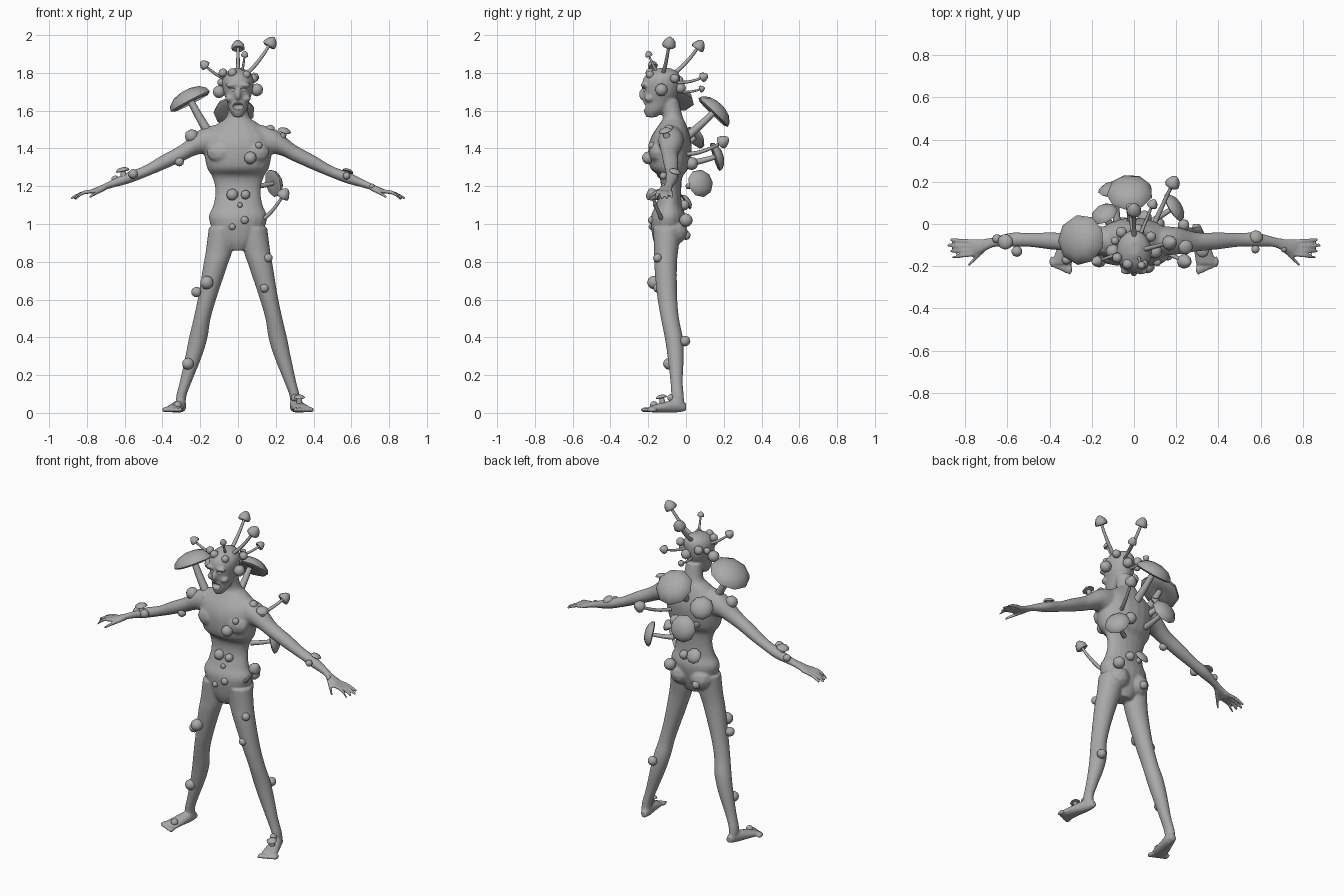
import bpy
import bmesh
import math
from mathutils import Vector, Matrix

if "Cube" in bpy.data.objects:
    bpy.data.objects.remove(bpy.data.objects["Cube"], do_unlink=True)

clay = bpy.data.materials.new("clay grey")
clay.use_nodes = True
clay_colour = (.4, .4, .4, 1)
clay.diffuse_color = clay_colour
clay.node_tree.nodes["Principled BSDF"].inputs["Base Color"].default_value = clay_colour


def finish(bm, name, sharp_angle=50):
    """Turn a bmesh into a named, smooth shaded object."""
    bmesh.ops.recalc_face_normals(bm, faces=bm.faces[:])
    mesh = bpy.data.meshes.new(name)
    bm.to_mesh(mesh)
    bm.free()
    mesh.materials.append(clay)
    obj = bpy.data.objects.new(name, mesh)
    bpy.context.collection.objects.link(obj)
    bpy.ops.object.select_all(action="DESELECT")
    obj.select_set(True)
    bpy.context.view_layer.objects.active = obj
    bpy.ops.object.shade_smooth_by_angle(angle=math.radians(sharp_angle))
    return obj


def bridge(bm, rings):
    """Skin a list of vertex rings and close both ends."""
    for low, high in zip(rings, rings[1:]):
        count = len(low)
        for i in range(count):
            j = (i + 1) % count
            bm.faces.new((low[i], low[j], high[j], high[i]))
    bm.faces.new(rings[0][::-1])
    bm.faces.new(rings[-1])


def smooth_path(sections, steps=4):
    """Catmull-Rom interpolation of section tuples."""
    keys = [Vector(s) for s in sections]
    padded = [keys[0]] + keys + [keys[-1]]
    result = []
    for a, b, c, d in zip(padded, padded[1:], padded[2:], padded[3:]):
        for k in range(steps):
            t = k / steps
            result.append(b + (c - a) * t / 2 + (a * 2 - b * 5 + c * 4 - d) * t * t / 2
                          + (b * 3 - a - c * 3 + d) * t ** 3 / 2)
    return result + [keys[-1]]


def loft(bm, sections, normal="Z", side=1, segments=20):
    """Loft ellipses given as x, y, z, first radius, second radius."""
    u, v = {"X": ("Y", "Z"), "Y": ("X", "Z"), "Z": ("X", "Y")}[normal]
    unit = {"X": Vector((1, 0, 0)), "Y": Vector((0, 1, 0)), "Z": Vector((0, 0, 1))}
    rings = []
    for x, y, z, ru, rv in smooth_path(sections):
        ring = []
        for i in range(segments):
            angle = math.tau * i / segments
            p = Vector((x, y, z)) + unit[u] * ru * math.cos(angle) + unit[v] * rv * math.sin(angle)
            ring.append(bm.verts.new((p.x * side, p.y, p.z)))
        rings.append(ring)
    bridge(bm, rings)


def ball(bm, centre, radius, scale=(1, 1, 1), detail=2):
    matrix = Matrix.Translation(centre) @ Matrix.Diagonal((*scale, 1))
    bmesh.ops.create_icosphere(bm, subdivisions=detail, radius=radius, matrix=matrix)


def turned(bm, frames, segments):
    """Skin circles given as centre, axis, radius."""
    rings = []
    for centre, axis, radius in frames:
        turn = axis.to_track_quat("Z", "Y")
        rings.append([bm.verts.new(centre + turn @ Vector(
            (radius * math.cos(math.tau * i / segments), radius * math.sin(math.tau * i / segments), 0)))
            for i in range(segments)])
    bridge(bm, rings)


FLAT_CAP = ((.2, .05), (.85, -.08), (1, 0), (.93, .2), (.65, .42), (.3, .52), (.04, .54))
BELL_CAP = ((.2, .1), (.8, -.15), (1, 0), (.92, .5), (.62, 1), (.3, 1.3), (.04, 1.4))


def mushroom(name, base, tip, radius, profile=BELL_CAP, stem=.009, sag=.12):
    """A bent stem from base to tip, carrying a lathed cap."""
    base, tip = Vector(base), Vector(tip)
    bend = (base + tip) / 2 - Vector((0, 0, sag * (tip - base).length))
    bm = bmesh.new()
    frames = []
    for k in range(7):
        t = k / 6
        point = base * (1 - t) ** 2 + bend * 2 * t * (1 - t) + tip * t * t
        tangent = (bend - base) * (1 - t) + (tip - bend) * t
        frames.append((point, tangent, stem * (1.3 - .4 * t)))
    turned(bm, frames, 8)
    axis = (tip - bend).normalized()
    turned(bm, [(tip + axis * h * radius, axis, r * radius) for r, h in profile], 9)
    return finish(bm, name, 60)


# Body: overlapping lofts fused into one skin
body = bmesh.new()
torso = [(.86, -.1, .05, .05), (.92, -.1, .11, .075), (1.03, -.095, .155, .092),
         (1.1, -.09, .13, .07), (1.18, -.08, .12, .055), (1.25, -.08, .137, .062),
         (1.3, -.088, .165, .103), (1.4, -.085, .182, .115), (1.47, -.08, .18, .1),
         (1.53, -.07, .11, .07), (1.57, -.07, .06, .052), (1.66, -.09, .05, .05)]
loft(body, [(0, y, z, rx, ry) for z, y, rx, ry in torso])
head = [(1.565, -.185, .02, .025), (1.6, -.165, .045, .06), (1.65, -.145, .06, .08),
        (1.7, -.135, .077, .095), (1.76, -.13, .083, .1), (1.8, -.12, .065, .08),
        (1.825, -.115, .025, .035)]
loft(body, [(0, y, z, rx, ry) for z, y, rx, ry in head])
ball(body, (0, -.23, 1.685), .02, (.8, 1, 1.6))

for side in (1, -1):
    # Brow, cheek, chest and buttock masses
    ball(body, (side * .033, -.222, 1.735), .03, (1.1, .6, .5))
    ball(body, (side * .045, -.195, 1.665), .03, (.8, .9, .7))
    ball(body, (side * .08, -.15, 1.38), .08, (1.1, .6, .8))
    ball(body, (side * .07, -.06, .96), .07)
    # Arm
    loft(body, [(.1, -.08, 1.44, .07, .09), (.2, -.08, 1.435, .065, .065),
                (.3, -.085, 1.375, .045, .046), (.4, -.08, 1.325, .04, .04),
                (.5, -.075, 1.275, .033, .031), (.58, -.075, 1.245, .034, .031),
                (.66, -.085, 1.215, .024, .022), (.71, -.1, 1.195, .03, .017),
                (.77, -.112, 1.172, .042, .014)], "X", side)
    # Fingers and thumb
    for i in range(4):
        spread = i - 1.5
        reach = .885 - .012 * abs(spread + .5)
        loft(body, [(.75, -.112 - .02 * spread, 1.175, .011, .011),
                    (.82, -.115 - .024 * spread, 1.165, .01, .011),
                    (reach, -.115 - .028 * spread, 1.14 - .004 * i, .007, .008)], "X", side, 10)
    loft(body, [(.7, -.11, 1.19, .015, .013), (.75, -.16, 1.165, .013, .012),
                (.79, -.2, 1.14, .008, .009)], "X", side, 10)
    # Leg
    loft(body, [(.085, -.1, .98, .07, .075), (.1, -.105, .86, .07, .064),
                (.12, -.108, .78, .064, .06), (.16, -.1, .62, .05, .053),
                (.19, -.085, .5, .045, .048), (.21, -.065, .4, .049, .048),
                (.235, -.055, .3, .044, .043), (.275, -.05, .17, .032, .033),
                (.3, -.045, .09, .027, .033), (.302, -.04, .03, .026, .033)], "Z", side)
    # Foot and toes
    loft(body, [(.295, .0, .03, .018, .02), (.305, -.05, .036, .032, .034),
                (.325, -.12, .029, .042, .027), (.343, -.19, .02, .05, .017)], "Y", side)
    for i in range(5):
        ball(body, (side * (.305 + .021 * i), -.215 + .009 * i, .016), .014, (.9, 2, 1))

body = finish(body, "body")
fuse = body.modifiers.new("fuse", "REMESH")
fuse.mode = "VOXEL"
fuse.voxel_size = .007
fuse.use_smooth_shade = True
relax = body.modifiers.new("relax", "SMOOTH")
relax.factor = .5
relax.iterations = 4

# Eye slits and open mouth cut from the head
cutter = bmesh.new()
ball(cutter, (0, -.235, 1.623), .034, (1, 1.1, .6), 3)
for side in (1, -1):
    ball(cutter, (side * .034, -.235, 1.712), .022, (1.1, .9, .45), 3)
cutter = finish(cutter, "face_cutter")
cutter.hide_render = True
carve = body.modifiers.new("carve", "BOOLEAN")
carve.operation = "DIFFERENCE"
carve.object = cutter
bpy.context.view_layer.objects.active = body
for modifier in ("fuse", "relax", "carve"):
    bpy.ops.object.modifier_apply(modifier=modifier)
bpy.data.objects.remove(cutter, do_unlink=True)

# Upper teeth
teeth = bmesh.new()
for i in range(6):
    x = (i - 2.5) * .009
    ball(teeth, (x, -.217 + abs(x) * .4, 1.638), .006, (.8, .7, 1.5), 1)
finish(teeth, "teeth")

# Large flat capped mushrooms on the shoulders and back
mushroom("shoulder_mushroom", (-.14, -.09, 1.46), (-.25, -.075, 1.65), .12, FLAT_CAP, .02, .05)
mushroom("neck_mushroom", (-.01, .0, 1.46), (-.02, .145, 1.59), .11, FLAT_CAP, .018, .05)
mushroom("side_mushroom", (.08, .01, 1.2), (.185, .075, 1.215), .075, FLAT_CAP, .012, .05)
mushroom("back_mushroom", (-.08, .0, 1.32), (-.09, .155, 1.355), .08, FLAT_CAP, .014, .05)
mushroom("blade_mushroom", (-.11, -.01, 1.42), (-.14, .045, 1.455), .068, FLAT_CAP, .015, .05)

# Slim mushrooms on the body and crown
mushroom("hip_mushroom", (.14, -.13, 1.03), (.235, -.175, 1.145), .036)
mushroom("rib_mushroom", (.1, .01, 1.37), (.18, .185, 1.43), .036)
mushroom("crown_mushroom_left", (.05, -.12, 1.8), (.165, -.09, 1.945), .037)
mushroom("crown_mushroom_back", (.0, -.06, 1.8), (.0, .06, 1.93), .036)
mushroom("crown_mushroom_front", (.02, -.15, 1.8), (.035, -.195, 1.89), .02, stem=.006)
mushroom("crown_mushroom_right", (-.07, -.14, 1.77), (-.17, -.175, 1.835), .027, stem=.007)
mushroom("nape_mushroom_upper", (.03, -.05, 1.75), (.085, .085, 1.775), .026, stem=.007)
mushroom("nape_mushroom_lower", (-.01, -.04, 1.7), (-.02, .075, 1.713), .019, stem=.006)

# Short squat mushrooms
mushroom("shoulder_button", (.235, -.1, 1.46), (.245, -.11, 1.49), .036, FLAT_CAP, .015)
mushroom("forearm_button", (-.6, -.085, 1.24), (-.61, -.085, 1.28), .037, FLAT_CAP, .015)
mushroom("wrist_button", (.57, -.07, 1.25), (.58, -.06, 1.275), .032, FLAT_CAP, .015)
mushroom("foot_button", (.325, -.12, .04), (.325, -.13, .08), .03, FLAT_CAP, .014)
mushroom("tail_button", (-.05, -.04, 1.1), (-.055, -.0, 1.115), .045, FLAT_CAP, .015)

# Round puffballs scattered over the skin: x, y, z, radius
puffballs = {
    "head_puffballs": [(.1, -.13, 1.71, .034), (-.1, -.13, 1.7, .034), (-.08, -.16, 1.8, .024),
                       (-.03, -.19, 1.8, .025), (.045, -.19, 1.79, .022), (.08, -.06, 1.77, .025),
                       (-.06, -.04, 1.76, .027), (.02, -.03, 1.72, .03), (-.09, -.08, 1.75, .02)],
    "chest_puffballs": [(.065, -.2, 1.35, .034), (.11, -.18, 1.415, .02), (-.14, -.11, 1.475, .032),
                        (-.245, -.1, 1.465, .037), (.17, -.09, 1.5, .026), (.05, .03, 1.32, .035)],
    "belly_puffballs": [(-.03, -.14, 1.155, .032), (.04, -.145, 1.155, .025), (.01, -.16, 1.1, .015),
                        (.035, -.18, 1.02, .022), (-.03, -.18, .985, .018)],
    "hip_puffballs": [(.11, -.0, 1.02, .036), (-.07, .0, .94, .025), (.02, -.01, 1.1, .028)],
    "arm_puffballs": [(-.31, -.11, 1.33, .025), (-.555, -.13, 1.265, .026), (-.65, -.07, 1.235, .022),
                      (.575, -.12, 1.255, .02), (.71, -.12, 1.2, .014)],
    "leg_puffballs": [(-.165, -.17, .69, .036), (-.22, -.12, .64, .028), (-.265, -.09, .26, .032),
                      (.16, -.15, .82, .024), (.14, -.15, .66, .024), (.235, -.005, .38, .028),
                      (.3, -.08, .08, .02), (-.32, -.17, .04, .022)],
}
for name, spots in puffballs.items():
    bm = bmesh.new()
    for x, y, z, radius in spots:
        ball(bm, (x, y, z), radius)
    finish(bm, name)
